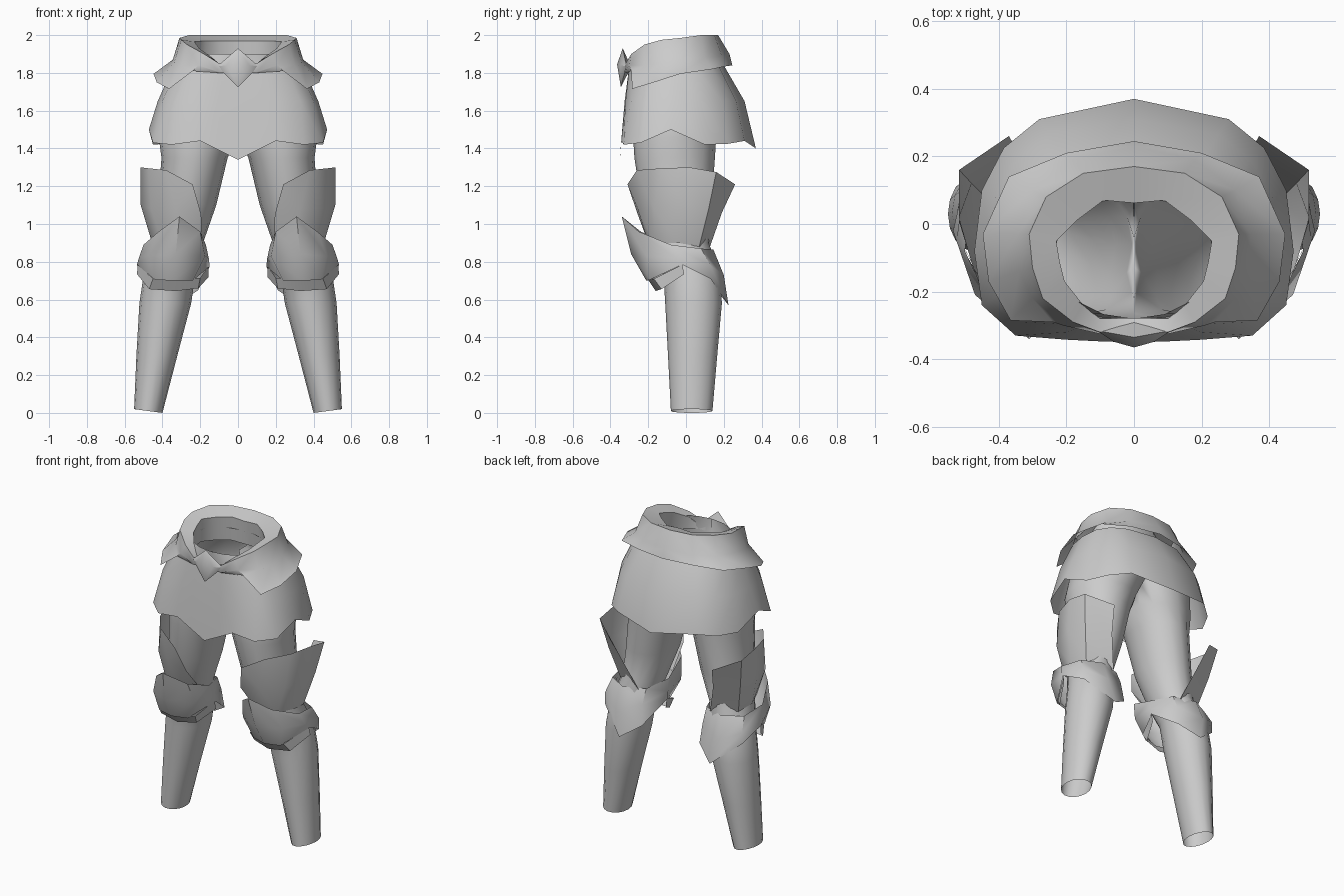
import bpy, bmesh, math
from mathutils import Vector

grey = bpy.data.materials.new("plain grey")
grey.diffuse_color = (0.6, 0.6, 0.6, 1)


def loft(name, rings, closed=False, angle=40):
    """Skin rows of points on the +x side, then mirror the surface across x = 0."""
    bm = bmesh.new()
    rows = [[bm.verts.new(p) for p in ring] for ring in rings]
    n = len(rows[0])
    for a, b in zip(rows, rows[1:]):
        for i in range(n if closed else n - 1):
            j = (i + 1) % n
            quad = [a[i], a[j], b[j], b[i]]
            if not all(abs(v.co.x) < 1e-5 for v in quad):  # no wall on the middle plane
                bm.faces.new(quad)
    bmesh.ops.remove_doubles(bm, verts=bm.verts, dist=1e-4)
    bmesh.ops.recalc_face_normals(bm, faces=bm.faces)
    # outward facing, judged from the middle of the closest ring
    mids = [sum((Vector(p) for p in r), Vector()) / n for r in rings]
    if not closed:
        mids = [Vector((0, -0.05, m.z)) for m in mids]
    out = 0
    for f in bm.faces:
        c = f.calc_center_median()
        m = min(mids, key=lambda q: abs(q.z - c.z))
        out += f.normal.dot(c - m) * f.calc_area()
    if out < 0:
        bmesh.ops.reverse_faces(bm, faces=bm.faces)
    me = bpy.data.meshes.new(name)
    bm.to_mesh(me)
    bm.free()
    me.materials.append(grey)
    ob = bpy.data.objects.new(name, me)
    bpy.context.collection.objects.link(ob)
    bpy.ops.object.select_all(action='DESELECT')
    ob.select_set(True)
    bpy.context.view_layer.objects.active = ob
    bpy.ops.object.shade_smooth_by_angle(angle=math.radians(angle))
    mod = ob.modifiers.new("mirror", 'MIRROR')
    mod.merge_threshold = 0.002
    return ob


def oval(z, cx, cy, rx, ry, tilt=0, n=16):
    """Level ring, cut off at the middle plane."""
    pts = []
    for i in range(n):
        t = 2 * math.pi * i / n
        pts.append((max(0, cx + rx * math.cos(t)), cy + ry * math.sin(t), z + tilt * math.cos(t)))
    return pts


def level(z, pts):
    return [(x, y, z) for x, y in pts]


# trousers: ankles up to the waist
loft("trousers", [
    oval(0.01, 0.475, 0.03, 0.075, 0.11, 0.01),
    oval(0.30, 0.43, 0.035, 0.108, 0.13),
    oval(0.58, 0.385, 0.04, 0.137, 0.15),
    oval(0.75, 0.36, 0.03, 0.137, 0.15),
    oval(0.90, 0.315, -0.03, 0.13, 0.15),
    oval(1.10, 0.27, -0.05, 0.155, 0.185),
    oval(1.35, 0.23, -0.06, 0.175, 0.213),
    oval(1.46, 0.213, -0.06, 0.207, 0.22),
    oval(1.60, 0.17, -0.04, 0.23, 0.23),
    oval(1.80, 0.08, -0.07, 0.22, 0.21),
    oval(1.90, 0, -0.10, 0.24, 0.18)], closed=True, angle=60)

# skirt with a scalloped hem
loft("skirt", [
    level(1.84, [(0, -.30), (.08, -.30), (.15, -.30), (.25, -.25), (.32, -.19),
                 (.34, -.07), (.33, .04), (.28, .12), (.19, .17), (0, .20)]),
    level(1.65, [(0, -.325), (.10, -.325), (.20, -.32), (.33, -.29), (.40, -.21),
                 (.425, -.06), (.41, .08), (.345, .19), (.25, .265), (0, .31)]),
    [(0, -.35, 1.34), (.10, -.347, 1.39), (.20, -.342, 1.44), (.35, -.33, 1.42),
     (.45, -.24, 1.43), (.472, -.08, 1.50), (.45, .10, 1.42), (.385, .225, 1.425),
     (.28, .31, 1.44), (0, .37, 1.40)]], angle=50)

# rolled waist cloth with a hanging flap
loft("waist_cloth", [
    [(0, -.31, 1.80), (.10, -.315, 1.80), (.24, -.29, 1.81), (.365, -.285, 1.715),
     (.43, -.17, 1.75), (.447, -.03, 1.795), (.37, .14, 1.82), (.20, .21, 1.835), (0, .245, 1.84)],
    [(0, -.315, 1.805), (.10, -.325, 1.805), (.21, -.30, 1.84), (.30, -.22, 1.84),
     (.34, -.14, 1.85), (.345, -.03, 1.87), (.30, .10, 1.88), (.18, .19, 1.89), (0, .23, 1.90)],
    [(0, -.32, 1.84), (.10, -.32, 1.85), (.18, -.29, 1.90), (.27, -.22, 1.95),
     (.30, -.13, 1.975), (.31, -.03, 1.985), (.26, .08, 2.0), (.15, .15, 2.0), (0, .17, 2.0)],
    [(0, -.28, 1.83), (.10, -.28, 1.835), (.15, -.24, 1.89), (.205, -.17, 1.93),
     (.22, -.11, 1.95), (.23, -.05, 1.965), (.17, .01, 1.97), (.09, .07, 1.97), (0, .062, 1.97)],
    level(1.81, [(0, -.28), (.10, -.275), (.16, -.24), (.22, -.18), (.235, -.11),
                 (.24, -.04), (.18, .03), (.10, .08), (0, .08)])], angle=55)

# pointed knot at the front of the waist
loft("knot", [
    [(0, -.335, 1.93)] * 4,
    [(0, -.365, 1.845), (.06, -.348, 1.84), (.11, -.315, 1.835), (0, -.29, 1.83)],
    [(0, -.345, 1.725)] * 4], angle=35)

# thigh guards, open on the inner back
loft("thigh_guard", [
    [(.24, -.31, 1.21), (.38, -.26, 1.285), (.475, -.13, 1.295), (.517, .02, 1.30),
     (.517, .16, 1.275), (.37, .26, 1.21)],
    [(.195, -.255, 1.05), (.33, -.255, 1.08), (.46, -.17, 1.08), (.515, 0, 1.10),
     (.48, .12, 1.08), (.33, .19, 1.06)],
    [(.19, -.13, .90), (.28, -.20, .90), (.40, -.17, .90), (.455, -.04, .90),
     (.43, .07, .88), (.26, .12, .86)]], angle=45)

# knee guards: peaked at the front, pointed down behind
loft("knee_guard", [
    [(.31, -.34, 1.04), (.42, -.25, .96), (.50, -.08, .89), (.48, .08, .87),
     (.36, .145, .865), (.22, .10, .87), (.17, -.06, .89), (.20, -.24, .96)],
    [(.33, -.29, .84), (.47, -.21, .83), (.525, -.05, .82), (.50, .13, .78),
     (.37, .20, .73), (.22, .14, .78), (.155, -.03, .82), (.175, -.20, .83)],
    [(.34, -.21, .70), (.44, -.19, .705), (.535, -.02, .785), (.50, .13, .71),
     (.33, .225, .57), (.21, .16, .65), (.15, -.02, .775), (.24, -.18, .70)]],
    closed=True, angle=50)

# thin band under each knee
loft("knee_band", [
    [(.155, -.02, .78), (.20, -.16, .715), (.34, -.20, .705), (.45, -.17, .71), (.53, -.02, .785)],
    [(.155, -.01, .72), (.21, -.13, .66), (.33, -.16, .645), (.47, -.13, .655), (.535, -.01, .735)]],
    angle=40)
